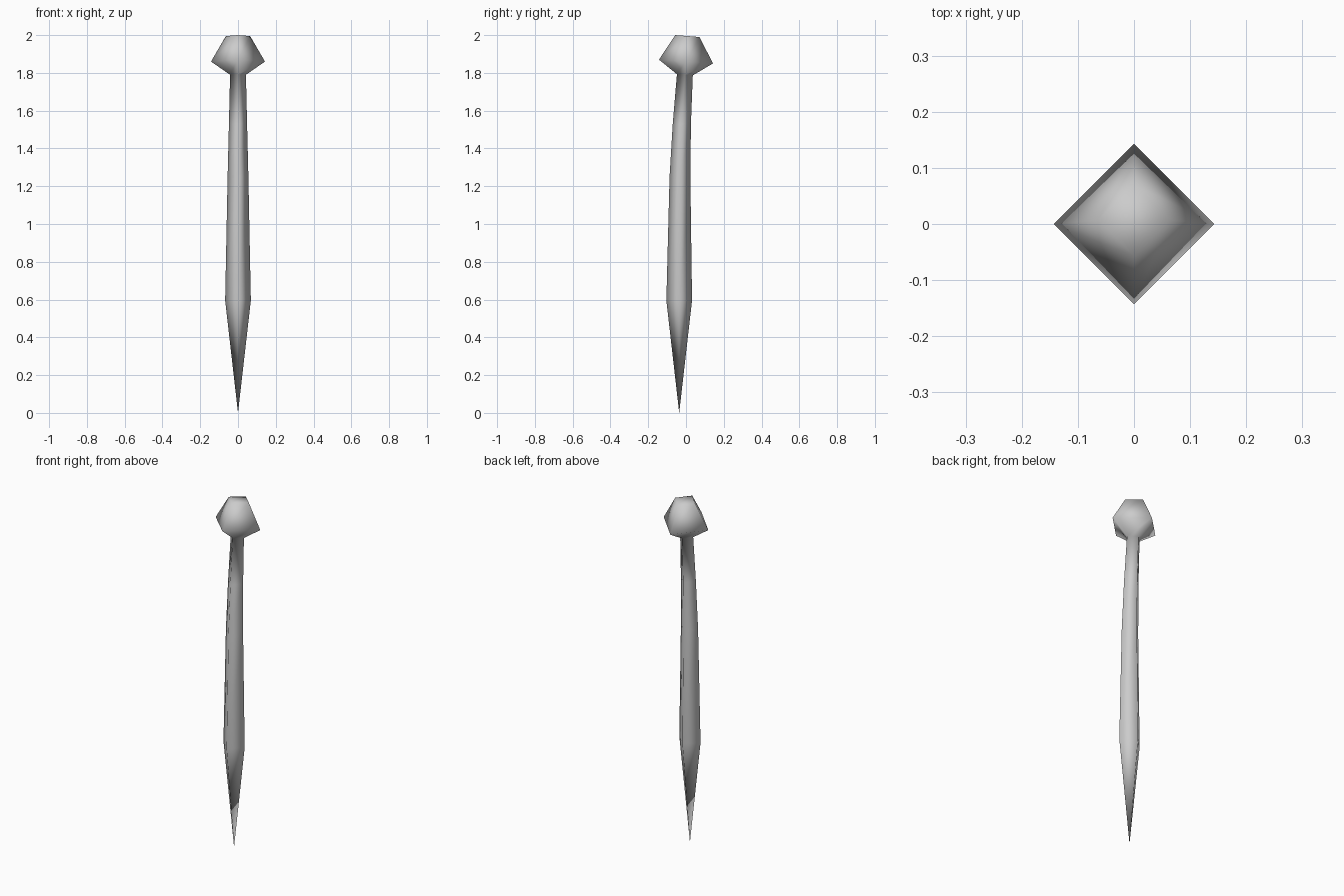
import bpy, bmesh, math

cube = bpy.data.objects.get("Cube")
if cube:
    bpy.data.objects.remove(cube, do_unlink=True)

# Single grey material
grey = bpy.data.materials.new("plain_grey")
grey.use_nodes = True
grey.diffuse_color = (0.6, 0.6, 0.6, 1)
grey.node_tree.nodes["Principled BSDF"].inputs["Base Color"].default_value = (0.6, 0.6, 0.6, 1)

TIP = (0, -0.036, 0)
# Four-sided sections: centre y, centre z, radius, forward rise (front corner higher)
SECTIONS = [
    (-0.036, 0.595, 0.068, 0.000),   # widest part of the shaft
    (-0.032, 1.250, 0.055, 0.001),   # start of the bend
    (-0.022, 1.530, 0.048, 0.002),   # bend
    (-0.006, 1.790, 0.042, 0.003),   # neck
    (0.000, 1.860, 0.143, 0.010),    # head corners
    (0.007, 1.995, 0.064, 0.005),    # flat head top
]

bm = bmesh.new()


def ring(cy, cz, r, rise):
    verts = []
    for k in range(4):
        a = k * math.pi / 2
        verts.append(bm.verts.new((r * math.cos(a), cy + r * math.sin(a),
                                   cz - rise * math.sin(a))))
    return verts


rings = [ring(*s) for s in SECTIONS]

# Pointed end
tip = bm.verts.new(TIP)
for k in range(4):
    bm.faces.new((tip, rings[0][(k + 1) % 4], rings[0][k]))

# Shaft and head walls
for low, high in zip(rings, rings[1:]):
    for k in range(4):
        n = (k + 1) % 4
        bm.faces.new((low[k], low[n], high[n], high[k]))

# Head cap
bm.faces.new(rings[-1])
bmesh.ops.recalc_face_normals(bm, faces=bm.faces)
for f in bm.faces:
    f.smooth = True

mesh = bpy.data.meshes.new("spike_with_head")
bm.to_mesh(mesh)
bm.free()
mesh.materials.append(grey)
spike = bpy.data.objects.new("spike_with_head", mesh)
bpy.context.collection.objects.link(spike)
